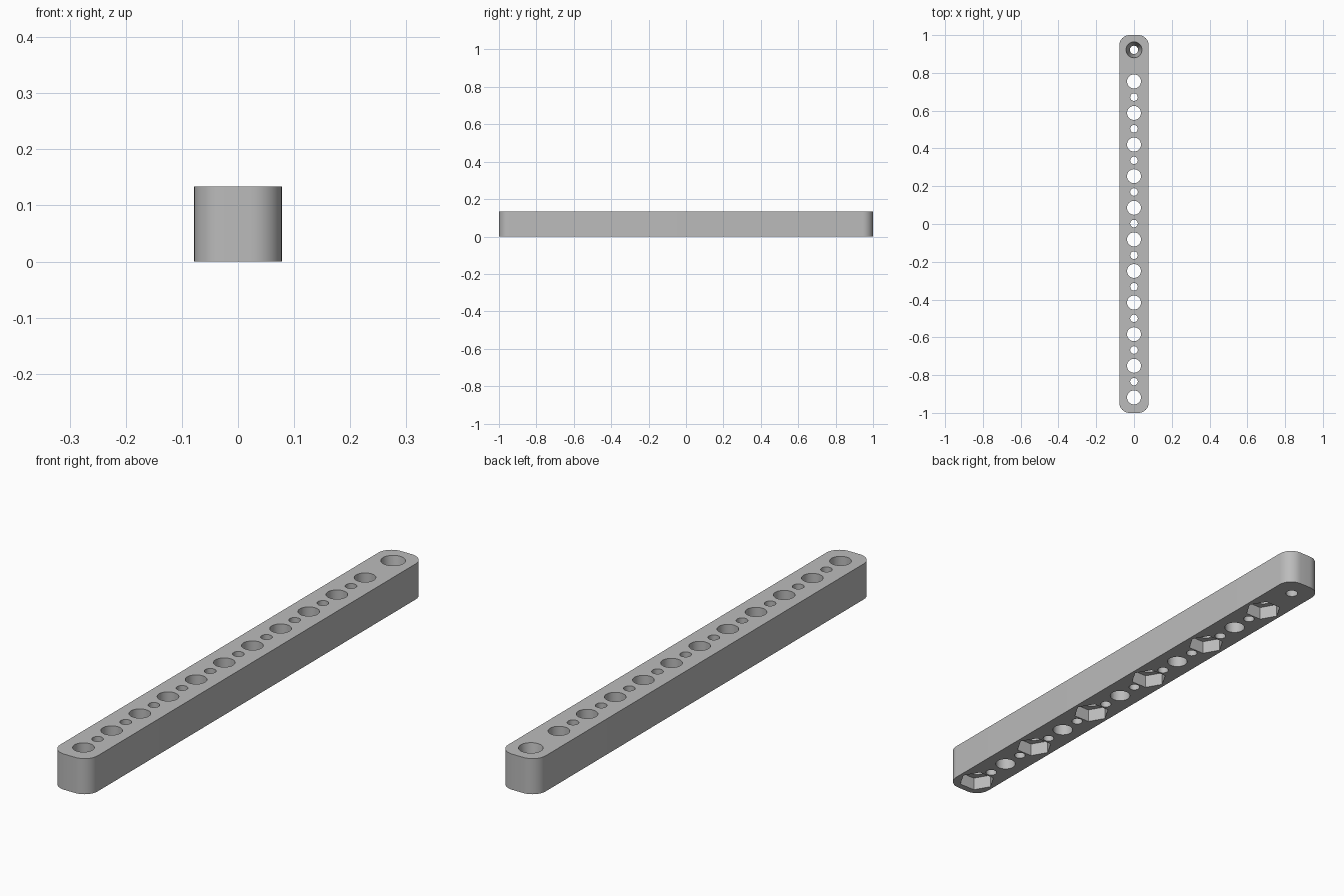
import bpy, bmesh
from math import radians, pi, cos, sin
from mathutils import Matrix

cube = bpy.data.objects.get("Cube")
if cube:
    bpy.data.objects.remove(cube, do_unlink=True)

HALF_W, HALF_L, HEIGHT, CORNER = 0.078, 1.0, 0.134, 0.055
PITCH, FIRST = 0.1673, -0.918
BIG_R, SMALL_R, NUT_R, NUT_DEPTH = 0.037, 0.02, 0.066, 0.05
SCREW_Y = 0.922


def make_object(name, bm):
    bmesh.ops.recalc_face_normals(bm, faces=bm.faces)
    mesh = bpy.data.meshes.new(name)
    bm.to_mesh(mesh)
    bm.free()
    obj = bpy.data.objects.new(name, mesh)
    bpy.context.collection.objects.link(obj)
    return obj


def add_prism(bm, y, z0, z1, r0, r1, sides=40):
    """Upright prism or cone with a corner pointing along x."""
    bmesh.ops.create_cone(
        bm, cap_ends=True, segments=sides, radius1=r0, radius2=r1, depth=z1 - z0,
        matrix=Matrix.Translation((0, y, (z0 + z1) / 2)) @ Matrix.Rotation(pi / 2, 4, 'Z'))


# Bar with rounded corners
bm = bmesh.new()
outline = []
steps = 10
for quarter, (sx, sy) in enumerate([(1, 1), (-1, 1), (-1, -1), (1, -1)]):
    for i in range(steps + 1):
        a = (quarter + i / steps) * pi / 2
        outline.append(bm.verts.new((sx * (HALF_W - CORNER) + CORNER * cos(a),
                                     sy * (HALF_L - CORNER) + CORNER * sin(a), 0)))
base = bm.faces.new(outline)
top = bmesh.ops.extrude_face_region(bm, geom=[base])
bmesh.ops.translate(bm, vec=(0, 0, HEIGHT),
                    verts=[g for g in top["geom"] if isinstance(g, bmesh.types.BMVert)])
bar = make_object("drilled_bar", bm)

# Through holes: large ones, small ones between them, and a tapered screw hole
bm = bmesh.new()
for k in range(11):
    add_prism(bm, FIRST + k * PITCH, -0.02, HEIGHT + 0.02, BIG_R, BIG_R)
    if k < 10:
        add_prism(bm, FIRST + (k + 0.5) * PITCH, -0.02, HEIGHT + 0.02, SMALL_R, SMALL_R)
add_prism(bm, SCREW_Y, -0.02, HEIGHT + 0.02, 0.019, 0.045)
holes = make_object("hole_cutter", bm)

# Hexagonal nut pockets under every other large hole
bm = bmesh.new()
for k in range(0, 11, 2):
    n = len(bm.verts)
    add_prism(bm, FIRST + k * PITCH, -0.02, NUT_DEPTH, NUT_R, NUT_R, sides=6)
# Turn the corners to the long sides of the bar
xs = max(v.co.x for v in bm.verts)
if xs < NUT_R * 0.95:
    for k in range(0, 11, 2):
        y = FIRST + k * PITCH
        group = [v for v in bm.verts if abs(v.co.y - y) < PITCH / 2]
        bmesh.ops.rotate(bm, verts=group, cent=(0, y, 0),
                         matrix=Matrix.Rotation(radians(30), 3, 'Z'))
pockets = make_object("nut_pocket_cutter", bm)

# Cut the bar
for cutter in (holes, pockets):
    cutter.hide_render = True
    mod = bar.modifiers.new(cutter.name, 'BOOLEAN')
    mod.operation = 'DIFFERENCE'
    mod.solver = 'EXACT'
    mod.object = cutter
bpy.context.view_layer.update()
cut_mesh = bpy.data.meshes.new_from_object(
    bar.evaluated_get(bpy.context.evaluated_depsgraph_get()))
bar.modifiers.clear()
bar.data = cut_mesh
for cutter in (holes, pockets):
    bpy.data.objects.remove(cutter, do_unlink=True)

# Plain grey material
grey = bpy.data.materials.new("plain_grey")
grey.use_nodes = True
colour = (0.5, 0.5, 0.5, 1)
grey.diffuse_color = colour
for node in grey.node_tree.nodes:
    if node.type == 'BSDF_PRINCIPLED':
        node.inputs["Base Color"].default_value = colour
bar.data.materials.clear()
bar.data.materials.append(grey)

bpy.ops.object.select_all(action='DESELECT')
bar.select_set(True)
bpy.context.view_layer.objects.active = bar
bpy.ops.object.shade_smooth_by_angle(angle=radians(30))
